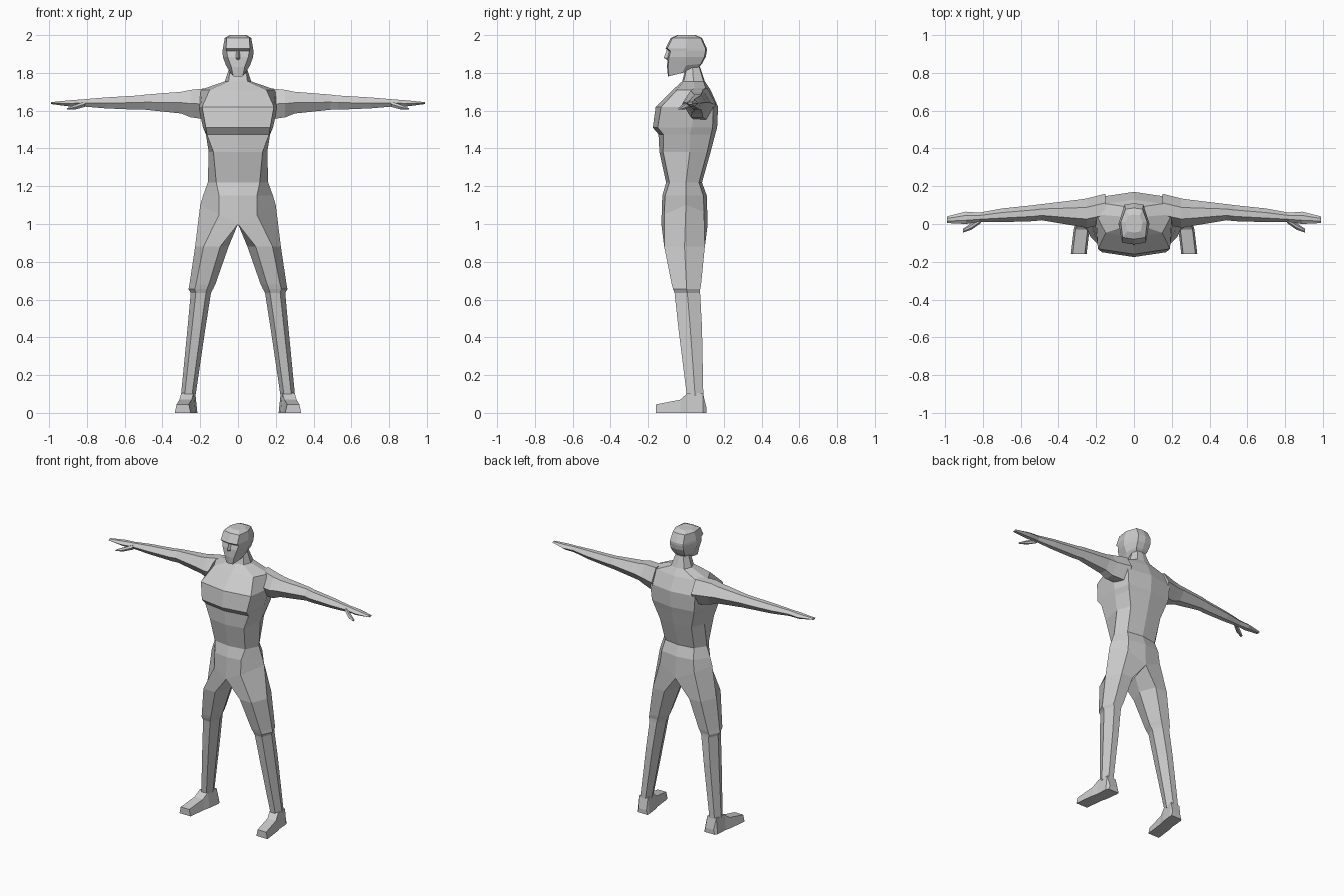
import bpy
import bmesh

default = bpy.data.objects.get("Cube")
if default:
    bpy.data.objects.remove(default, do_unlink=True)

# Single plain grey colour
grey = bpy.data.materials.new("plain_grey")
grey.use_nodes = True
grey.diffuse_color = (0.6, 0.6, 0.6, 1)
shader = next(n for n in grey.node_tree.nodes if n.type == 'BSDF_PRINCIPLED')
shader.inputs["Base Color"].default_value = grey.diffuse_color
shader.inputs["Roughness"].default_value = 0.8


def loft(name, rings, closed=True, cap_start=True, cap_end=True):
    """Skin matching cross-sections, then mirror the part across x."""
    bm = bmesh.new()
    loops = [[bm.verts.new(point) for point in ring] for ring in rings]
    count = len(loops[0])
    for lower, upper in zip(loops, loops[1:]):
        for i in range(count if closed else count - 1):
            j = (i + 1) % count
            bm.faces.new((lower[i], lower[j], upper[j], upper[i]))
    if cap_start:
        bm.faces.new(loops[0])
    if cap_end:
        bm.faces.new(loops[-1])
    bmesh.ops.recalc_face_normals(bm, faces=bm.faces)
    mesh = bpy.data.meshes.new(name)
    bm.to_mesh(mesh)
    bm.free()
    mesh.materials.append(grey)
    part = bpy.data.objects.new(name, mesh)
    bpy.context.collection.objects.link(part)
    mirror = part.modifiers.new("mirror", 'MIRROR')
    mirror.use_clip = True
    mirror.merge_threshold = 0.0005
    return part


def half_ring(z, front_w, side_w, back_w, front_y, side_y, back_y, tilt=0):
    """Left half of a body section, from the front centre to the back centre."""
    points = [(0, front_y), (front_w, front_y + front_w * 0.15),
              (side_w, side_y), (back_w, back_y - back_w * 0.15), (0, back_y)]
    return [(x, y, z + tilt * (y + 0.1)) for x, y in points]


def limb_ring(x, y0, y1, z0, z1):
    """Six-sided section across a limb that runs along x."""
    mid_z, depth = (z0 + z1) / 2, y1 - y0
    a, b = y0 + depth * 0.3, y1 - depth * 0.3
    return [(x, y0, mid_z), (x, a, z1), (x, b, z1),
            (x, y1, mid_z), (x, b, z0), (x, a, z0)]


def leg_ring(z, x0, x1, y0, y1):
    """Six-sided section across a leg."""
    mid_y, width = (y0 + y1) / 2, x1 - x0
    a, b = x0 + width * 0.25, x1 - width * 0.25
    return [(a, y0, z), (b, y0, z), (x1, mid_y, z),
            (b, y1, z), (a, y1, z), (x0, mid_y, z)]


def foot_ring(y, x0, x1, top):
    """Four-sided section across a foot, a little narrower on top."""
    inset = (x1 - x0) * 0.12
    return [(x0, y, 0), (x1, y, 0), (x1 - inset, y, top), (x0 + inset, y, top)]


# Torso: the lower edge rises from the crotch to the hips
hip_edge = [(x, y, z - (0.2 - x) * 0.5)
            for x, y, z in half_ring(1.1, .1, .2, .13, -.13, 0, .115)]
torso = [hip_edge] + [half_ring(*row) for row in (
    (1.15, .1, .185, .12, -.125, 0, .11),
    (1.22, .115, .16, .11, -.105, 0, .085),
    (1.38, .13, .155, .12, -.14, .02, .13),
    (1.475, .165, .17, .15, -.145, .02, .155),
    (1.51, .17, .185, .16, -.175, .03, .165),
    (1.62, .19, .21, .17, -.16, .05, .17),
    (1.71, .15, .2, .15, -.07, .05, .13),
    (1.755, .05, .07, .05, -.02, .04, .1),
    (1.83, .04, .045, .03, 0, .035, .075))]
loft("torso", torso, closed=False, cap_start=False)

# Head: tilted jaw, recessed eyes and a rounded crown
loft("head", [half_ring(*row) for row in (
    (1.78, .025, .04, .03, -.095, -.02, .06, .25),
    (1.83, .035, .064, .045, -.1, 0, .085, .1),
    (1.885, .055, .08, .05, -.098, 0, .105),
    (1.915, .06, .082, .05, -.09, 0, .11),
    (1.93, .063, .08, .05, -.108, 0, .11),
    (1.985, .06, .07, .045, -.08, .01, .085),
    (2, .035, .045, .03, -.045, .01, .05))], closed=False)

# Nose wedge
loft("nose", [[(0, tip, z), (width, -.085, z), (0, -.085, z)]
              for z, width, tip in ((1.925, .008, -.1), (1.88, .018, -.117),
                                    (1.868, .014, -.098))], closed=False)

# Legs: the top section meets the torso edge
loft("legs", [hip_edge + [(0, 0, 1)]] + [leg_ring(*row) for row in (
    (.88, .05, .227, -.115, .1),
    (.68, .12, .257, -.075, .08),
    (.655, .132, .262, -.068, .075),
    (.635, .143, .25, -.06, .075),
    (.45, .172, .267, -.04, .085),
    (.09, .225, .302, .005, .092))], cap_start=False)

# Feet, toes turned slightly out
loft("feet", [foot_ring(*row) for row in (
    (-.158, .25, .335, .045),
    (-.03, .235, .32, .07),
    (.01, .225, .31, .105),
    (.09, .215, .305, .105),
    (.108, .215, .295, .03))])

# Arms and flat hands
loft("arms", [limb_ring(*row) for row in (
    (.15, 0, .16, 1.55, 1.72),
    (.25, -.02, .135, 1.565, 1.71),
    (.3, -.012, .128, 1.585, 1.7),
    (.49, .02, .105, 1.605, 1.685),
    (.53, .015, .1, 1.605, 1.68),
    (.7, .01, .082, 1.612, 1.67),
    (.82, .01, .06, 1.622, 1.66),
    (.89, 0, .065, 1.622, 1.655),
    (.99, .005, .04, 1.635, 1.645))])

# Thumbs
loft("thumbs", [limb_ring(*row) for row in (
    (.81, .005, .035, 1.62, 1.65),
    (.86, -.03, .005, 1.607, 1.632),
    (.905, -.045, -.025, 1.605, 1.613))])
